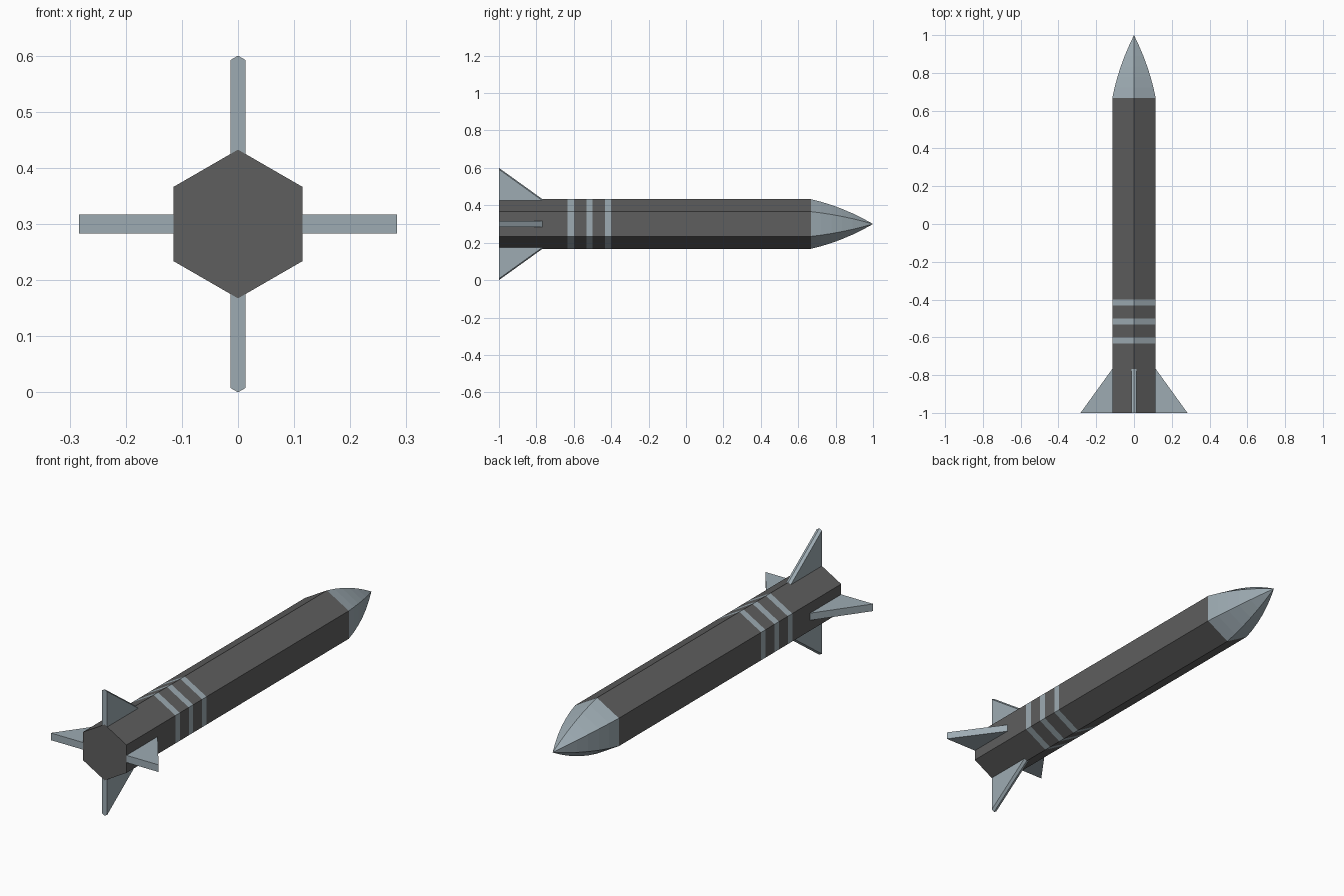
import bpy, math
from mathutils import Matrix, Vector

if "Cube" in bpy.data.objects:
    bpy.data.objects.remove(bpy.data.objects["Cube"])

R, CZ = 0.1325, 0.3          # hexagon radius, axis height


def material(name, rgb):
    m = bpy.data.materials.new(name)
    m.diffuse_color = (*rgb, 1)
    m.use_nodes = True
    m.node_tree.nodes["Principled BSDF"].inputs["Base Color"].default_value = m.diffuse_color
    return m


LIGHT = material("light blue grey", (0.34, 0.41, 0.45))
DARK = material("dark grey", (0.112, 0.112, 0.112))


def make(name, verts, faces, mats, indices=None):
    me = bpy.data.meshes.new(name)
    me.from_pydata(verts, [], faces)
    for m in mats:
        me.materials.append(m)
    if indices:
        for p, i in zip(me.polygons, indices):
            p.material_index = i
    ob = bpy.data.objects.new(name, me)
    bpy.context.collection.objects.link(ob)
    return ob


def ring(y, r):
    return [(r * math.sin(k * math.pi / 3), y, CZ + r * math.cos(k * math.pi / 3))
            for k in range(6)]


def bands(n):
    return [(i * 6 + k, i * 6 + (k + 1) % 6, i * 6 + 6 + (k + 1) % 6, i * 6 + 6 + k)
            for i in range(n) for k in range(6)]


# Hexagonal body, every second band is a light stripe
ys = [-1, -0.633, -0.6, -0.533, -0.5, -0.432, -0.4, 0.667]
verts = [v for y in ys for v in ring(y, R)]
faces = bands(len(ys) - 1)
idx = [(i // 6) % 2 for i in range(len(faces))]
make("body", verts, faces + [tuple(range(6))], [DARK, LIGHT], idx + [0])

# Curved nose cone
n = 6
verts = []
for i in range(n):
    t = i / n
    verts += ring(0.667 + 0.333 * t, R * (1 - t) * (1 + 0.45 * t))
verts.append((0, 1, CZ))
tip = len(verts) - 1
faces = bands(n - 1) + [(tip - 6 + k, tip - 6 + (k + 1) % 6, tip) for k in range(6)]
make("nose_cone", verts, faces, [LIGHT])


# Triangular fins; those on a hexagon ridge keep the ridge along their edge
def fin(name, angle, half, root, tip_r, drop):
    rot = Matrix.Rotation(angle, 3, 'Y')
    vs = []
    for s, d in ((-half, drop), (0, 0), (half, drop)):
        for y, r in ((-0.767, root - d), (-1, root - d), (-1, tip_r - d)):
            vs.append(rot @ Vector((s, y, r)) + Vector((0, 0, CZ)))
    fs = [(0, 2, 1), (6, 7, 8),
          (0, 3, 5, 2), (3, 6, 8, 5),
          (1, 2, 5, 4), (4, 5, 8, 7),
          (0, 1, 4, 3), (3, 4, 7, 6)]
    make(name, vs, fs, [LIGHT])


fin("top_fin", 0, 0.0135, R, 0.3, 0.0078)
fin("bottom_fin", math.pi, 0.0135, R, 0.3, 0.0078)
fin("right_fin", math.pi / 2, 0.017, R * 0.866, 0.283, 0)
fin("left_fin", -math.pi / 2, 0.017, R * 0.866, 0.283, 0)

# Consistent outward normals
import bmesh
for ob in bpy.data.objects:
    bm = bmesh.new()
    bm.from_mesh(ob.data)
    if ob.name == "nose_cone":
        bmesh.ops.contextual_create(bm, geom=[e for e in bm.edges if e.is_boundary])
    bmesh.ops.recalc_face_normals(bm, faces=bm.faces[:])
    if ob.name == "body":
        # open front end: make sure the walls face away from the axis
        f = max(bm.faces, key=lambda p: p.calc_area())
        c = f.calc_center_median() - Vector((0, 0, CZ))
        c.y = 0
        if f.normal.dot(c) < 0:
            bmesh.ops.reverse_faces(bm, faces=bm.faces[:])
    bm.to_mesh(ob.data)
    bm.free()
